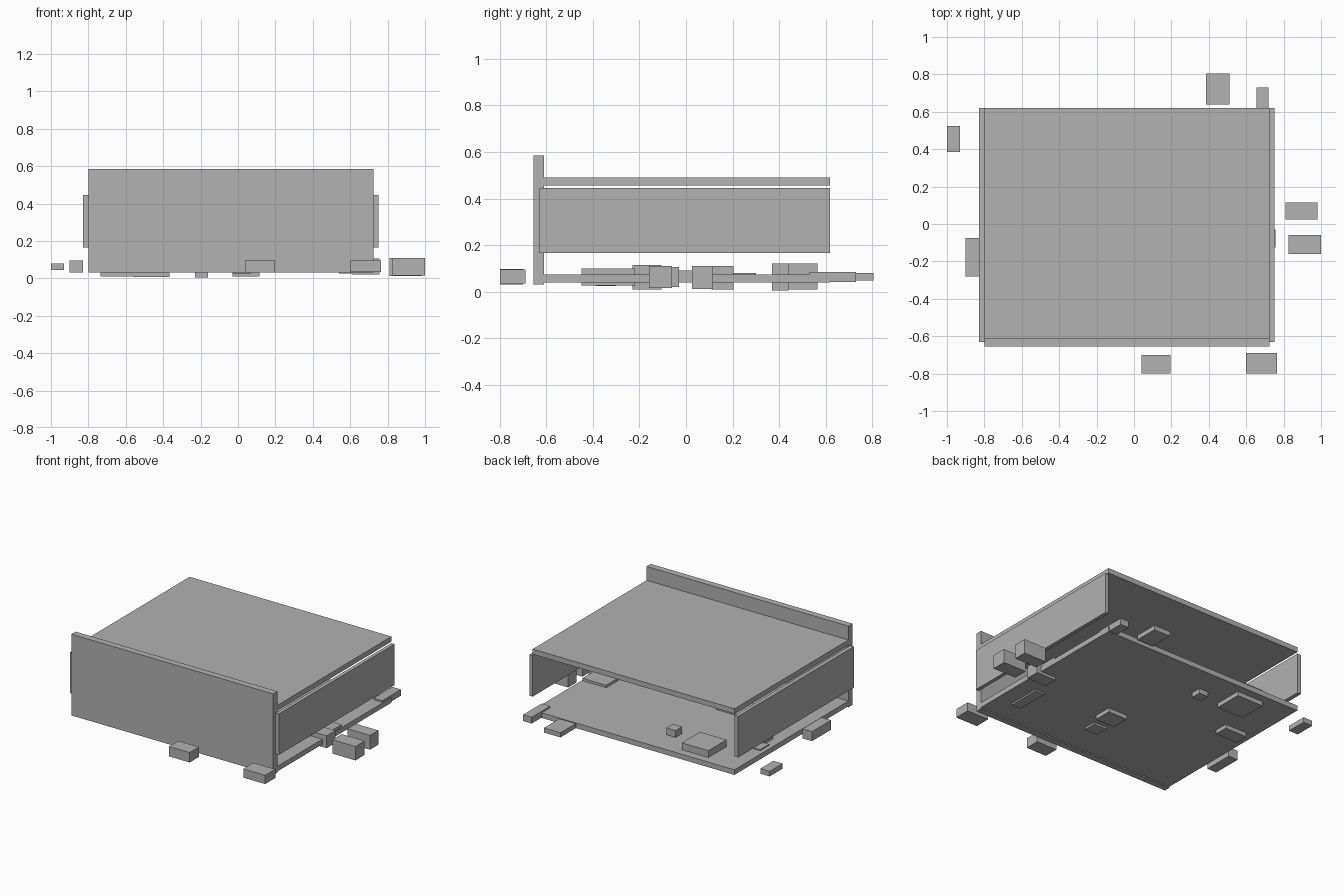
import bpy

# Single flat grey
grey = bpy.data.materials.new("grey")
grey.diffuse_color = (0.445, 0.445, 0.445, 1)


def box(name, x, y, z):
    """Axis-aligned box from its (min, max) ranges."""
    bpy.ops.mesh.primitive_cube_add(size=1, location=[sum(r) / 2 for r in (x, y, z)])
    ob = bpy.context.object
    ob.name = name
    ob.scale = [r[1] - r[0] for r in (x, y, z)]
    bpy.ops.object.transform_apply(location=False, rotation=False, scale=True)
    ob.data.materials.append(grey)
    return ob


# Enclosure: tall front panel, lid, floor and two side walls
W, D = (-0.80, 0.725), (-0.61, 0.62)
box("front_panel", W, (-0.655, -0.61), (0.03, 0.585))
box("lid", W, D, (0.455, 0.49))
box("floor", W, D, (0.038, 0.073))
for name, x in (("left_wall", (-0.828, -0.80)), ("right_wall", (0.725, 0.75))):
    box(name, x, (-0.63, 0.62), (0.165, 0.445))

# Loose blocks around the enclosure
for i, b in enumerate((
    ((-1.0, -0.93), (0.385, 0.525), (0.045, 0.08)),
    ((-0.90, -0.828), (-0.28, -0.075), (0.03, 0.095)),
    ((0.385, 0.51), (0.64, 0.805), (0.048, 0.08)),
    ((0.655, 0.72), (0.53, 0.73), (0.042, 0.085)),
    ((0.81, 0.98), (0.025, 0.115), (0.012, 0.11)),
    ((0.825, 1.0), (-0.16, -0.06), (0.015, 0.11)),
    ((0.04, 0.195), (-0.80, -0.70), (0.03, 0.098)),
    ((0.60, 0.765), (-0.80, -0.69), (0.035, 0.095)),
)):
    box(f"outer_block_{i + 1}", *b)

# Blocks set through the floor
for i, b in enumerate((
    ((-0.565, -0.365), (0.37, 0.565), (0.008, 0.12)),
    ((-0.23, -0.16), (0.37, 0.44), (0.005, 0.12)),
    ((-0.735, -0.57), (0.11, 0.205), (0.01, 0.11)),
    ((-0.03, 0.115), (-0.23, -0.105), (0.01, 0.115)),
    ((-0.03, 0.07), (-0.39, -0.30), (0.025, 0.095)),
    ((0.54, 0.61), (-0.45, -0.22), (0.027, 0.10)),
    ((0.61, 0.757), (-0.125, -0.03), (0.02, 0.105)),
    ((0.54, 0.72), (-0.06, 0.09), (0.038, 0.09)),
    ((-0.45, -0.20), (-0.23, -0.04), (0.038, 0.08)),
    ((-0.77, -0.70), (0.20, 0.30), (0.038, 0.08)),
)):
    box(f"floor_block_{i + 1}", *b)
